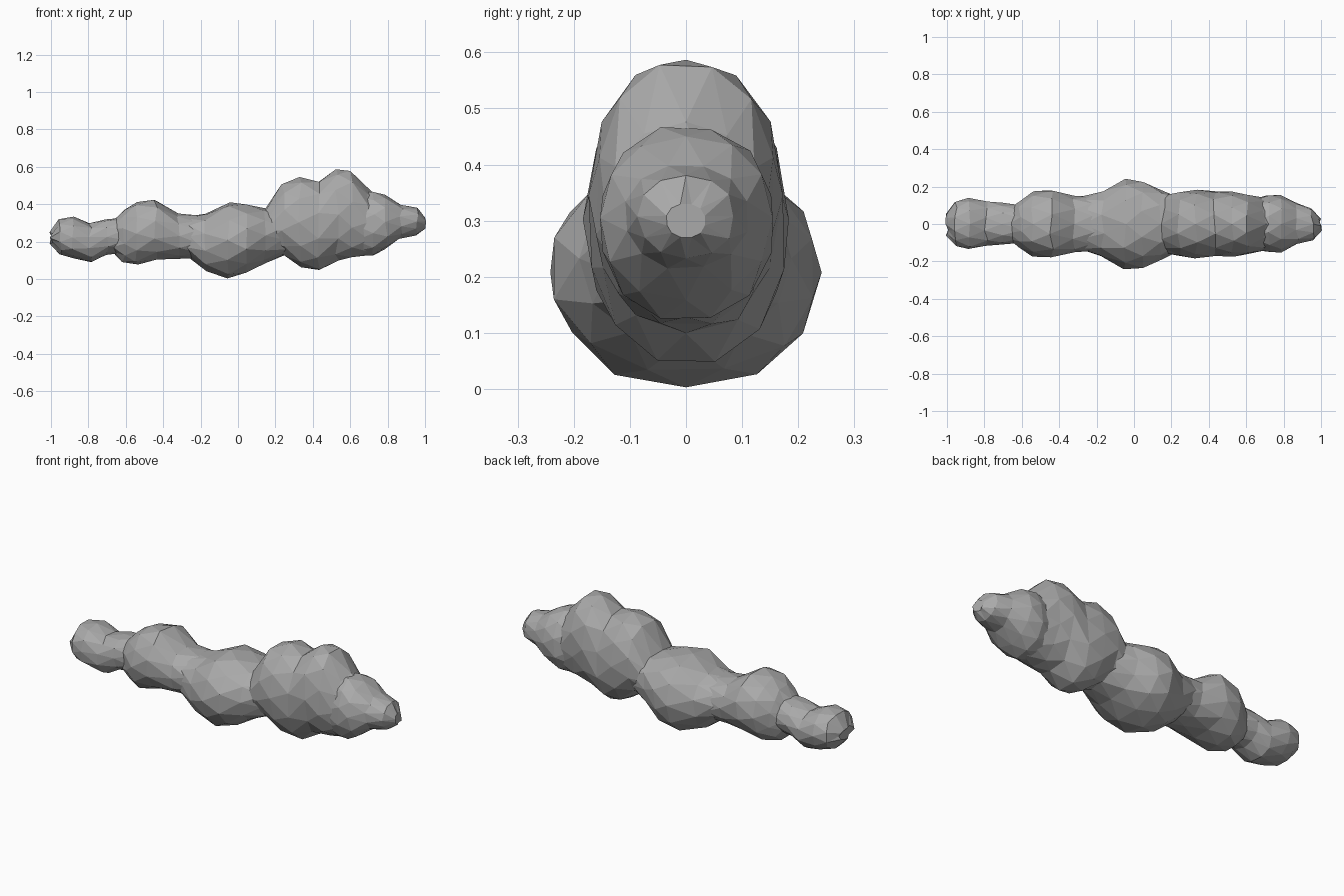
import bpy
import bmesh
import math
import random

random.seed(4)
SIDES = 12

cube = bpy.data.objects.get("Cube")
if cube:
    bpy.data.objects.remove(cube, do_unlink=True)

# One flat grey for the whole cloud
grey = bpy.data.materials.new("cloud grey")
grey.use_nodes = True
colour = (0.4, 0.4, 0.4, 1)
grey.diffuse_color = colour
grey.node_tree.nodes["Principled BSDF"].inputs["Base Color"].default_value = colour


def rounded(value, power=0.92):
    """Slightly square off a sine or cosine so the section is fuller."""
    return math.copysign(abs(value) ** power, value)


def ring(bm, station, index, jitter):
    """Add one oval section: x, top height, bottom height, half width."""
    x, top, bottom, half = station
    middle, tall = (top + bottom) / 2, (top - bottom) / 2
    verts = []
    for side in range(SIDES):
        angle = math.tau * (side + 0.5 * (index % 2)) / SIDES
        swell = 1.01 + random.uniform(-jitter, jitter)
        verts.append(bm.verts.new((
            x + random.uniform(-jitter, jitter) * 0.4,
            half * swell * rounded(math.sin(angle)),
            max(0, middle + tall * swell * rounded(math.cos(angle))))))
    return verts


def puff(name, stations, jitter=0.025):
    """Skin staggered oval rings with triangles to make a faceted lump."""
    bm = bmesh.new()
    rings = [ring(bm, s, i, jitter) for i, s in enumerate(stations)]
    for i, (a, b) in enumerate(zip(rings, rings[1:])):
        if i % 2:
            a, b = b, a
        for k in range(SIDES):
            n = (k + 1) % SIDES
            bm.faces.new((a[k], a[n], b[k]))
            bm.faces.new((a[n], b[n], b[k]))
    bm.faces.new(rings[0])
    bm.faces.new(rings[-1])
    bmesh.ops.recalc_face_normals(bm, faces=bm.faces)
    mesh = bpy.data.meshes.new(name)
    bm.to_mesh(mesh)
    bm.free()
    mesh.materials.append(grey)
    obj = bpy.data.objects.new(name, mesh)
    bpy.context.collection.objects.link(obj)
    return obj


# Small round lump at the right end, with a neck into the next puff
puff("tail_puff", [
    (-1, .25, .19, .06),
    (-.95, .32, .13, .12),
    (-.88, .335, .11, .135),
    (-.79, .3, .09, .12),
    (-.7, .32, .13, .11),
    (-.6, .33, .14, .1)])

# Rounded puff with a long taper toward the middle
puff("rear_puff", [
    (-.66, .31, .13, .09),
    (-.61, .37, .09, .125),
    (-.54, .41, .075, .17),
    (-.44, .425, .1, .182),
    (-.32, .35, .11, .15),
    (-.22, .34, .11, .15),
    (-.1, .34, .12, .13)])

# Widest, lowest puff
puff("middle_puff", [
    (-.27, .335, .12, .145),
    (-.17, .355, .04, .175),
    (-.05, .41, .005, .235),
    (.04, .4, .03, .235),
    (.14, .38, .085, .185),
    (.25, .36, .13, .14)])

# Tall puff with a double crown
puff("crown_puff", [
    (.15, .37, .14, .15),
    (.24, .51, .12, .175),
    (.33, .545, .06, .185),
    (.43, .52, .048, .175),
    (.53, .59, .1, .17),
    (.61, .58, .11, .16),
    (.7, .475, .13, .14),
    (.78, .4, .19, .09)])

# Lump that tapers to the blunt left end
puff("nose_puff", [
    (.62, .46, .13, .13),
    (.72, .47, .12, .155),
    (.79, .45, .16, .152),
    (.87, .4, .215, .11),
    (.955, .38, .235, .085),
    (.995, .33, .27, .035)])
